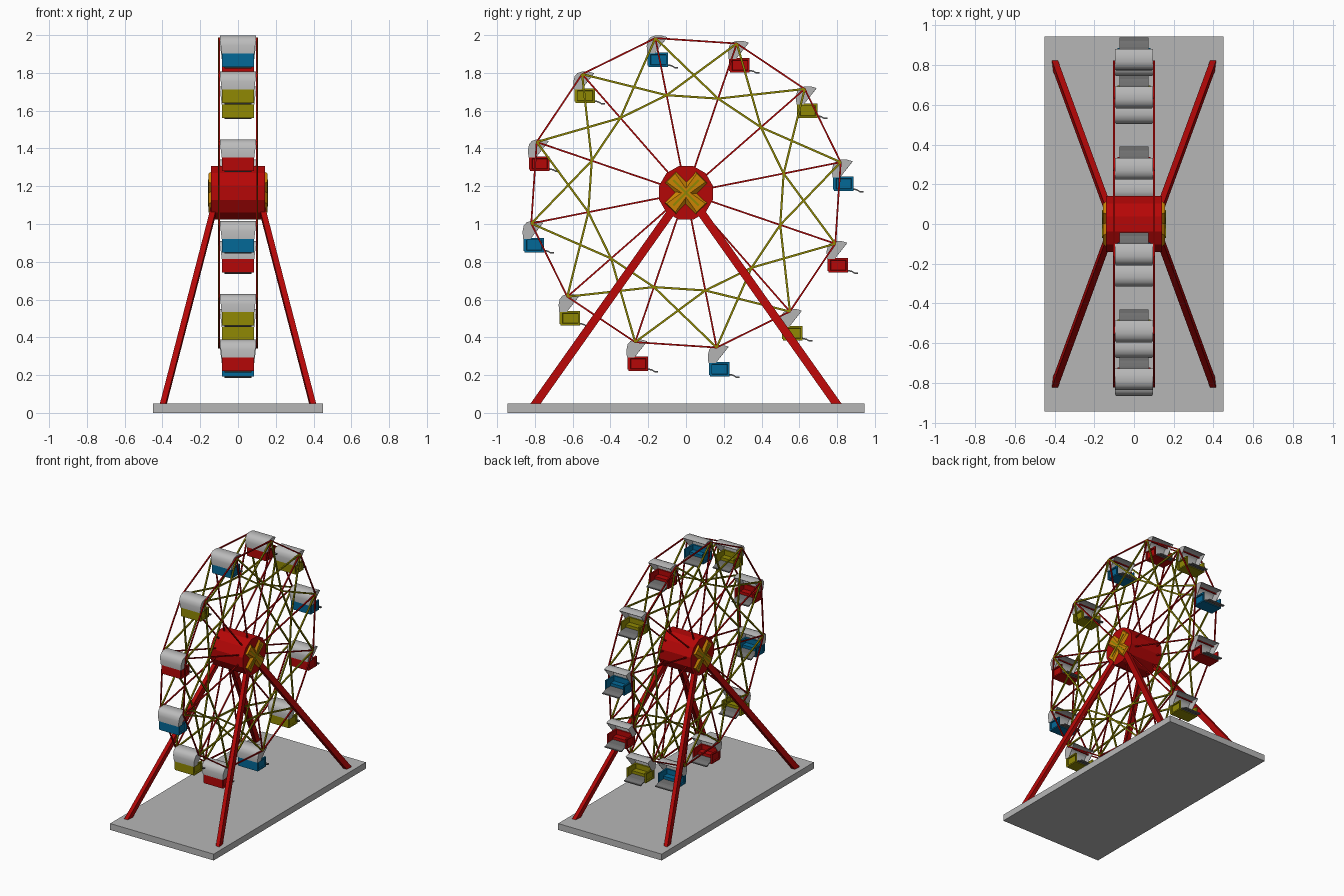
import bpy, bmesh, math
from mathutils import Vector, Matrix

if "Cube" in bpy.data.objects:
    bpy.data.objects.remove(bpy.data.objects["Cube"], do_unlink=True)


def material(name, r, g, b):
    m = bpy.data.materials.new(name)
    m.use_nodes = True
    m.diffuse_color = (r, g, b, 1)
    m.node_tree.nodes["Principled BSDF"].inputs["Base Color"].default_value = (r, g, b, 1)
    return m


RED = material("red paint", 0.46, 0.002, 0.002)
YELLOW = material("olive yellow paint", 0.28, 0.25, 0.001)
BLUE = material("blue paint", 0.001, 0.14, 0.31)
ORANGE = material("orange paint", 0.6, 0.23, 0.001)
CONCRETE = material("grey base", 0.47, 0.47, 0.47)
CANVAS = material("pale canopy", 0.5, 0.5, 0.5)
STEEL = material("dark steel", 0.16, 0.16, 0.16)

HUB_Z, RIM_R, INNER_R, PLANE_X = 1.165, 0.835, 0.527, 0.1
START = math.radians(11.2)


def to_mesh(bm, name, mat, smooth=None):
    bmesh.ops.recalc_face_normals(bm, faces=bm.faces)
    me = bpy.data.meshes.new(name)
    bm.to_mesh(me)
    bm.free()
    me.materials.append(mat)
    if smooth:
        me.polygons.foreach_set("use_smooth", [True] * len(me.polygons))
        me.set_sharp_from_angle(angle=math.radians(smooth))
    return me


def place(me, name, loc=(0, 0, 0)):
    ob = bpy.data.objects.new(name, me)
    ob.location = loc
    bpy.context.collection.objects.link(ob)
    return ob


def box(bm, lo, hi):
    lo, hi = Vector(lo), Vector(hi)
    mat = Matrix.Translation((lo + hi) / 2) @ Matrix.Diagonal((*(hi - lo), 1))
    return bmesh.ops.create_cube(bm, size=1, matrix=mat)["verts"]


def loft(bm, lower, upper):
    """Closed solid between two matching outlines."""
    a, b = ([bm.verts.new(p) for p in ring] for ring in (lower, upper))
    bm.faces.new(a)
    bm.faces.new(b)
    for i in range(len(a)):
        j = (i + 1) % len(a)
        bm.faces.new((a[i], a[j], b[j], b[i]))


def bar_frame(a, b):
    """Frame centred between a and b, z along the bar, squared up to the x axis."""
    w = (b - a).normalized()
    ref = Vector((0, 0, 1)) if abs(w.x) > 0.9 else Vector((1, 0, 0))
    u = (ref - w * ref.dot(w)).normalized()
    frame = Matrix((u, w.cross(u), w)).transposed().to_4x4()
    return Matrix.Translation((a + b) / 2) @ frame


def bar(bm, a, b, thick, wide):
    """Rectangular bar from a to b."""
    a, b = Vector(a), Vector(b)
    size = Matrix.Diagonal((thick, wide, (b - a).length, 1))
    bmesh.ops.create_cube(bm, size=1, matrix=bar_frame(a, b) @ size)


def wheel_point(k, r, x):
    a = START + k * math.pi / 6
    return Vector((x, r * math.cos(a), HUB_Z + r * math.sin(a)))


# Base slab
bm = bmesh.new()
box(bm, (-0.45, -0.945, 0), (0.45, 0.945, 0.05))
place(to_mesh(bm, "base", CONCRETE), "base")

# Four splayed support legs
for sx, side in ((1, "left"), (-1, "right")):
    for sy, end in ((-1, "front"), (1, "back")):
        bm = bmesh.new()
        bar(bm, (sx * 0.4, sy * 0.81, 0.03), (sx * 0.125, sy * 0.06, 1.09), 0.03, 0.044)
        name = f"{end}_{side}_leg"
        place(to_mesh(bm, name, RED), name)

# Hub drum
bm = bmesh.new()
drum = bar_frame(Vector((-1, 0, HUB_Z)), Vector((1, 0, HUB_Z))) @ Matrix.Rotation(math.pi / 12, 4, "Z")
bmesh.ops.create_cone(bm, cap_ends=True, segments=12, radius1=0.147, radius2=0.147,
                      depth=0.284, matrix=drum)
place(to_mesh(bm, "hub", RED), "hub")

# Cross ornaments on both hub ends: bevelled flared arms with a slim rib
arms, ribs = bmesh.new(), bmesh.new()
for s in (-1, 1):
    for k in range(4):
        spin = Matrix.Translation((0, 0, HUB_Z)) @ Matrix.Rotation(math.pi / 4 + k * math.pi / 2, 4, "X")
        rings = []
        for x, length, root, tip in ((0.138, 0.118, 0.045, 0.045), (0.157, 0.112, 0.014, 0.032)):
            outline = [(0, -root), (length, -tip), (length, tip), (0, root)]
            rings.append([spin @ Vector((s * x, u, v)) for u, v in outline])
        loft(arms, *rings)
        verts = box(ribs, (min(s * 0.14, s * 0.16), 0, -0.006), (max(s * 0.14, s * 0.16), 0.095, 0.006))
        bmesh.ops.transform(ribs, matrix=spin, verts=verts)
place(to_mesh(arms, "hub_cross", ORANGE), "hub_cross")
place(to_mesh(ribs, "hub_cross_ribs", YELLOW), "hub_cross_ribs")

# Twin wheels: spokes, rim and star bracing
spokes, rim, brace, axles = (bmesh.new() for _ in range(4))
for k in range(12):
    for x in (-PLANE_X, PLANE_X):
        tip = wheel_point(k, RIM_R, x)
        bar(spokes, wheel_point(k, 0.13, x), tip, 0.009, 0.009)
        bar(rim, tip, wheel_point(k + 1, RIM_R, x), 0.009, 0.009)
        bar(brace, wheel_point(k, INNER_R, x), wheel_point(k + 1, INNER_R, x), 0.01, 0.011)
        for step in (-1, 1):
            bar(brace, tip, wheel_point(k + step, INNER_R, x), 0.01, 0.011)
    bar(axles, wheel_point(k, RIM_R, -PLANE_X), wheel_point(k, RIM_R, PLANE_X), 0.008, 0.008)
for bm, name, mat in ((spokes, "spokes", RED), (rim, "rim", RED),
                      (brace, "star_bracing", YELLOW), (axles, "gondola_axles", RED)):
    place(to_mesh(bm, name, mat), name)


def canopy_mesh():
    """Curved hood with side cheeks, open towards the back."""
    prof = [(0.063, 0.005), (0.035, 0.013), (0.0, 0.014), (-0.025, 0.006),
            (-0.04, -0.012), (-0.046, -0.04), (-0.044, -0.082)]
    bm = bmesh.new()
    rows = []
    for s in (-1, 1):
        rows.append([bm.verts.new((s * (0.096 + 0.12 * min(z, 0)), y, z)) for y, z in prof])
        inner = bm.verts.new((s * 0.0862, -0.004, -0.082))
        bm.faces.new(rows[-1] + [inner])
    for i in range(len(prof) - 1):
        bm.faces.new((rows[0][i], rows[0][i + 1], rows[1][i + 1], rows[1][i]))
    bmesh.ops.recalc_face_normals(bm, faces=bm.faces)
    bmesh.ops.solidify(bm, geom=bm.faces[:], thickness=0.003)
    return to_mesh(bm, "canopy", CANVAS, 40)


def tub_mesh(mat):
    """Seat tub with framed, recessed side panels, open towards the back."""
    bm = bmesh.new()
    for s in (-1, 1):
        box(bm, (min(s * 0.072, s * 0.084), -0.036, -0.153), (max(s * 0.072, s * 0.084), 0.068, -0.076))
    bmesh.ops.recalc_face_normals(bm, faces=bm.faces)
    panels = [f for f in bm.faces if abs(f.calc_center_median().x) > 0.083]
    bmesh.ops.inset_individual(bm, faces=panels, thickness=0.015, depth=0)
    bmesh.ops.inset_individual(bm, faces=panels, thickness=0.003, depth=-0.008)
    box(bm, (-0.075, -0.036, -0.153), (0.075, 0.066, -0.145))
    box(bm, (-0.075, -0.036, -0.148), (0.075, 0.015, -0.115))
    back = box(bm, (-0.0835, -0.041, -0.153), (0.0835, -0.03, -0.076))
    edges = {e for v in back for e in v.link_edges
             if all(w.co.y < -0.04 and w.co.z < -0.15 for w in e.verts)}
    bmesh.ops.bevel(bm, geom=list(edges), offset=0.008, segments=2, affect="EDGES")
    return to_mesh(bm, "tub", mat)


def footrest_mesh():
    """Sloping step with a small lip, running back over the tub floor."""
    path = [(0.012, -0.137), (0.072, -0.139), (0.09, -0.144), (0.102, -0.152), (0.12, -0.152)]
    outline = path + [(y, z - 0.008) for y, z in reversed(path)]
    bm = bmesh.new()
    loft(bm, *([(x, y, z) for y, z in outline] for x in (-0.072, 0.072)))
    return to_mesh(bm, "footrest", STEEL)


# Twelve hanging gondolas in repeating colours
canopy, footrest = canopy_mesh(), footrest_mesh()
tubs = [tub_mesh(m) for m in (BLUE, YELLOW, RED)]
for k in range(12):
    at = wheel_point(k, RIM_R, 0)
    place(canopy, f"gondola_canopy_{k + 1}", at)
    place(tubs[k % 3], f"gondola_tub_{k + 1}", at)
    place(footrest, f"gondola_footrest_{k + 1}", at)
